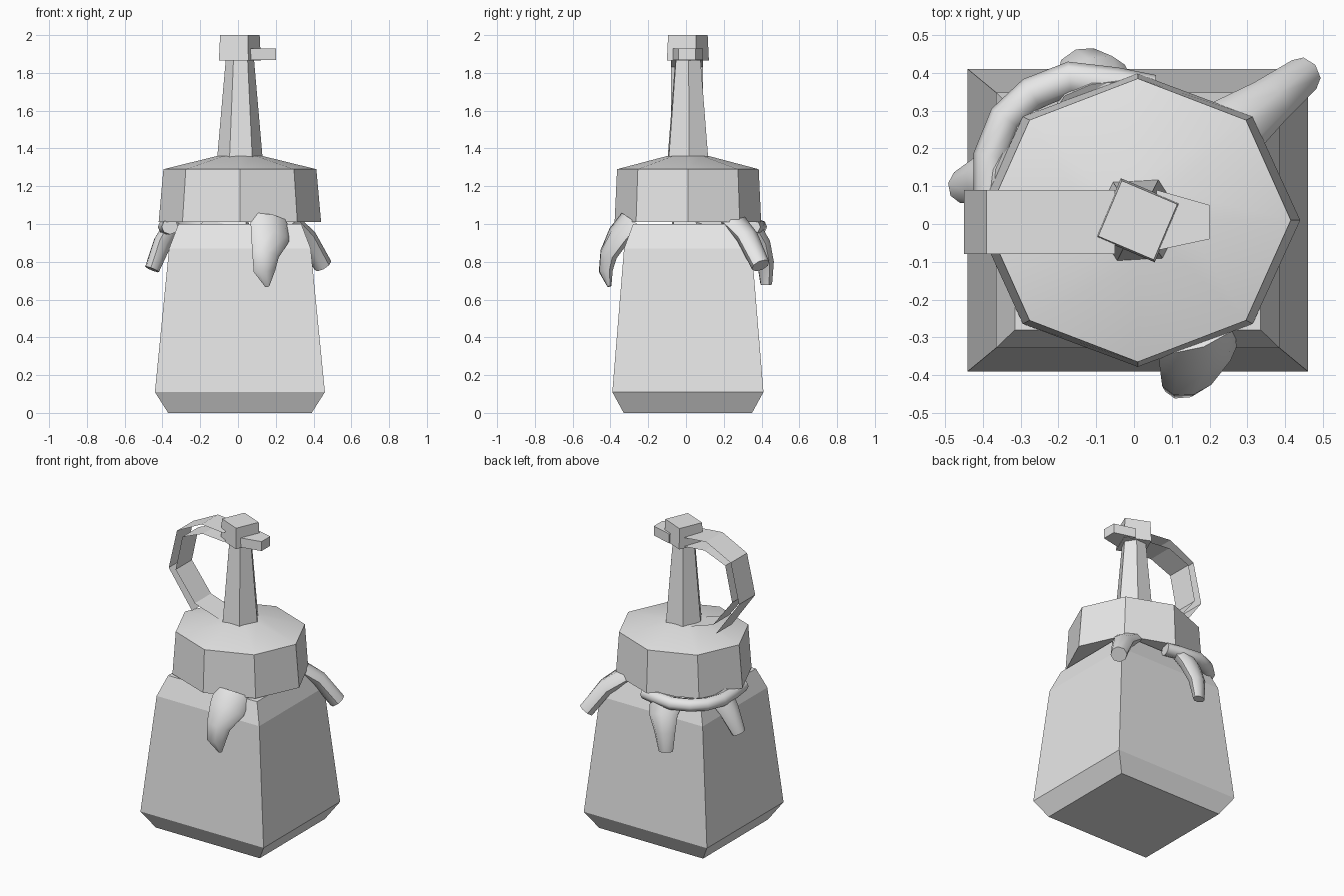
import bpy, bmesh, math
from mathutils import Vector

cube = bpy.data.objects.get("Cube")
if cube:
    bpy.data.objects.remove(cube)

grey = bpy.data.materials.new("plain_grey")
grey.use_nodes = True
GREY = (0.8, 0.8, 0.8, 1)
grey.diffuse_color = GREY
grey.node_tree.nodes["Principled BSDF"].inputs["Base Color"].default_value = GREY
MID = Vector((0.01, 0.01, 0))


def skin(name, rings, closed=True):
    """Join a list of point rings with quads; closed rings also get end caps."""
    bm = bmesh.new()
    rows = [[bm.verts.new(p) for p in ring] for ring in rings]
    n = len(rows[0])
    for a, b in zip(rows, rows[1:]):
        for i in range(n if closed else n - 1):
            j = (i + 1) % n
            bm.faces.new((a[i], a[j], b[j], b[i]))
    if closed:
        bm.faces.new(rows[0][::-1])
        bm.faces.new(rows[-1])
    bmesh.ops.recalc_face_normals(bm, faces=bm.faces)
    mesh = bpy.data.meshes.new(name)
    bm.to_mesh(mesh)
    bm.free()
    mesh.materials.append(grey)
    obj = bpy.data.objects.new(name, mesh)
    bpy.context.collection.objects.link(obj)
    return obj


def smooth(obj, degrees):
    bpy.ops.object.select_all(action='DESELECT')
    obj.select_set(True)
    bpy.context.view_layer.objects.active = obj
    bpy.ops.object.shade_smooth_by_angle(angle=math.radians(degrees))


def stack(name, sides, turn, levels):
    """Upright form from (height, x radius, y radius) levels."""
    angles = [math.radians(turn) + math.tau * i / sides for i in range(sides)]
    return skin(name, [[MID + Vector((rx * math.cos(a), ry * math.sin(a), z))
                        for a in angles] for z, rx, ry in levels])


def sweep(name, path, along_rim=False, sides=8):
    """Flattened tube through (x, y, z, half width, half thickness) points."""
    pts = [Vector(p[:3]) for p in path]
    rings = []
    for i, (p, row) in enumerate(zip(pts, path)):
        way = (pts[min(i + 1, len(pts) - 1)] - pts[max(i - 1, 0)]).normalized()
        up = Vector((0, 0, 1))
        side = up if along_rim else Vector((p.x, p.y, 0)).cross(up).normalized()
        out = way.cross(side).normalized()
        side = out.cross(way)
        rings.append([p + side * row[3] * math.cos(a) + out * row[4] * math.sin(a)
                      for a in (math.tau * k / sides for k in range(sides))])
    smooth(skin(name, rings), 50)


# Square bottle with bevelled foot and shoulder
R = math.sqrt(2)
stack("bottle_body", 4, 45, [(z, x * R, y * R) for z, x, y in (
    (0, 0.38, 0.34), (0.11, 0.45, 0.40), (0.87, 0.375, 0.338), (1.0, 0.325, 0.29))])

# Eight-sided lid with a shallow conical top
smooth(stack("lid", 8, 0, [(1.01, 0.43, 0.388), (1.29, 0.405, 0.375),
                           (1.36, 0.12, 0.11)]), 30)

# Tapered spout and its square tip
stack("spout", 6, 3, [(1.355, 0.12, 0.12), (1.87, 0.075, 0.075)])
stack("spout_tip", 4, 22, [(1.865, 0.12, 0.12), (2.0, 0.113, 0.113)])

# Tapered tab beside the tip
tab = [(0.06, -0.07), (0.2, -0.04), (0.2, 0.05), (0.06, 0.09)]
skin("tip_tab", [[(x, y, z) for x, y in tab] for z in (1.868, 1.93)])

# Loop handle: outer and inner bands
bands = {
    "handle_outer_band": [(-0.05, 1.935), (-0.21, 1.95), (-0.39, 1.86),
                          (-0.45, 1.6), (-0.28, 1.36)],
    "handle_inner_band": [(-0.05, 1.877), (-0.2, 1.89), (-0.35, 1.83),
                          (-0.4, 1.6), (-0.26, 1.415), (-0.08, 1.355)],
}
for name, line in bands.items():
    skin(name, [[(x, y, z) for y in (-0.08, 0.09)] for x, z in line], closed=False)

# Drips hanging from under the lid
sweep("front_drip", [(0.165, -0.29, 1.02, 0.11, 0.05), (0.17, -0.355, 0.94, 0.11, 0.05),
                     (0.145, -0.41, 0.84, 0.075, 0.045), (0.14, -0.425, 0.75, 0.06, 0.035),
                     (0.155, -0.405, 0.67, 0.012, 0.012)])
sweep("back_left_drip", [(0.26, 0.25, 1.02, 0.09, 0.04), (0.36, 0.325, 0.93, 0.065, 0.05),
                         (0.45, 0.395, 0.78, 0.05, 0.05)])
sweep("back_drip", [(-0.1, 0.33, 1.0, 0.11, 0.05), (-0.11, 0.395, 0.9, 0.09, 0.05),
                    (-0.14, 0.42, 0.8, 0.065, 0.045), (-0.15, 0.425, 0.68, 0.045, 0.03)])
sweep("right_drip", [(-0.33, 0.13, 1.01, 0.09, 0.045), (-0.4, 0.12, 0.9, 0.07, 0.05),
                     (-0.455, 0.1, 0.76, 0.045, 0.04)])

# Smear joining the two drips around the corner
sweep("rim_smear", [(x, y, 0.985, 0.04, 0.045) for x, y in (
    (0.05, 0.35), (-0.05, 0.37), (-0.17, 0.385), (-0.27, 0.345),
    (-0.34, 0.28), (-0.38, 0.18), (-0.38, 0.08), (-0.36, -0.07))], along_rim=True)
